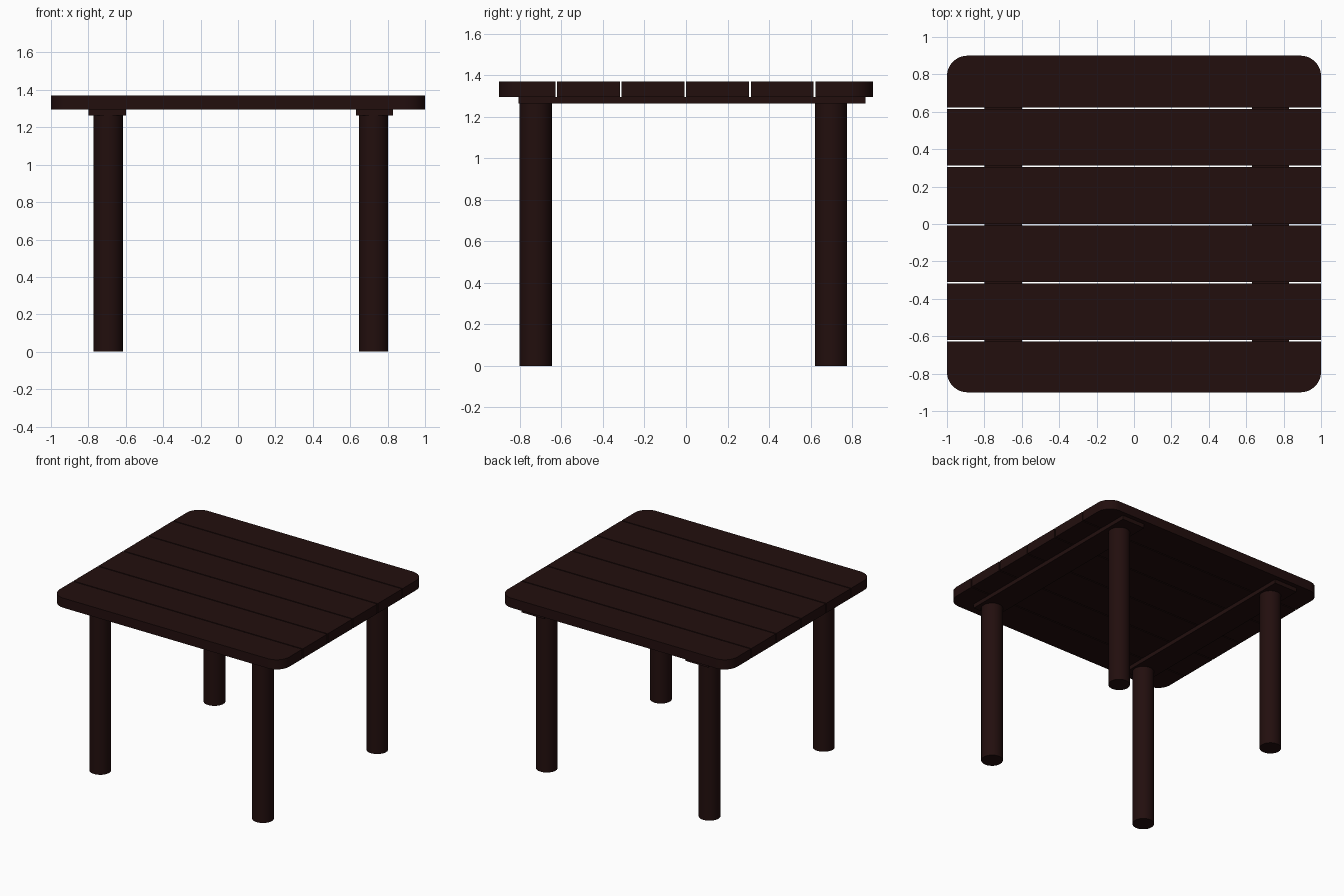
import bpy, bmesh, math

if "Cube" in bpy.data.objects:
    bpy.data.objects.remove(bpy.data.objects["Cube"])

TOP, UNDER, BATTEN = 1.37, 1.294, 1.262   # key heights
HX, HY, R = 1.0, 0.9, 0.11                # tabletop half sizes, corner radius

wood = bpy.data.materials.new("dark brown wood")
wood.diffuse_color = (0.016, 0.0045, 0.0042, 1)
wood.use_nodes = True
wood.node_tree.nodes["Principled BSDF"].inputs["Base Color"].default_value = wood.diffuse_color


def prism(name, outline, z0, z1):
    """Extrude a counter-clockwise xy outline from z0 to z1."""
    bm = bmesh.new()
    face = bm.faces.new([bm.verts.new((x, y, z0)) for x, y in outline])
    ext = bmesh.ops.extrude_face_region(bm, geom=[face], use_keep_orig=True)
    for v in ext["geom"]:
        if isinstance(v, bmesh.types.BMVert):
            v.co.z = z1
    bmesh.ops.recalc_face_normals(bm, faces=bm.faces[:])
    me = bpy.data.meshes.new(name)
    bm.to_mesh(me)
    bm.free()
    me.materials.append(wood)
    ob = bpy.data.objects.new(name, me)
    bpy.context.collection.objects.link(ob)
    bpy.ops.object.select_all(action='DESELECT')
    bpy.context.view_layer.objects.active = ob
    ob.select_set(True)
    bpy.ops.object.shade_smooth_by_angle(angle=math.radians(35))
    return ob


# rounded ends of the outer planks
arc = [(HX - R + R * math.cos(a), HY - R + R * math.sin(a))
       for a in [math.pi / 2 * i / 12 for i in range(13)]]

# six planks with narrow gaps
gaps = [-0.625, -0.314, -0.003, 0.308, 0.619]
g = 0.004
for i in range(6):
    lo = -HY if i == 0 else gaps[i - 1] + g
    hi = HY if i == 5 else gaps[i] - g
    right = [(HX, lo), (HX, hi)]
    if i == 0:
        right = [(x, -y) for x, y in reversed(arc)] + [(HX, hi)]
    elif i == 5:
        right = [(HX, lo)] + arc
    left = [(-x, y) for x, y in reversed(right)]
    prism(f"tabletop_plank_{i + 1}", right + left, UNDER, TOP)

# two battens under the planks
for name, x0, x1 in (("left_batten", -0.80, -0.60), ("right_batten", 0.63, 0.83)):
    prism(name, [(x0, -0.806), (x1, -0.806), (x1, 0.865), (x0, 0.865)], BATTEN, UNDER)

# four round legs
for sx, x in (("left", -0.694), ("right", 0.725)):
    for sy, y in (("front", -0.724), ("back", 0.698)):
        ring = [(x + 0.078 * math.cos(math.tau * k / 32),
                 y + 0.078 * math.sin(math.tau * k / 32)) for k in range(32)]
        prism(f"{sy}_{sx}_leg", ring, 0, BATTEN)
